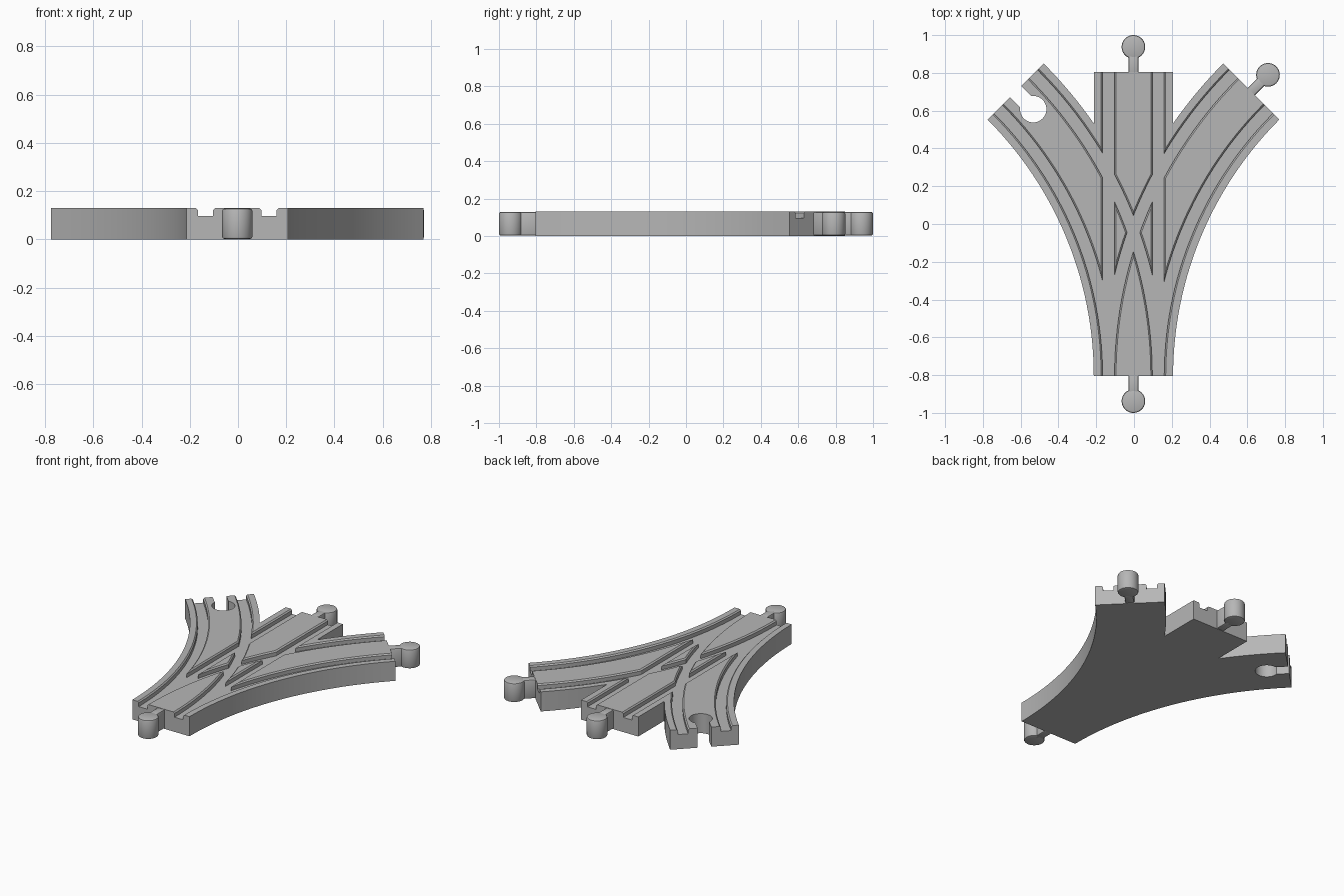
import bpy
import bmesh
from math import sin, cos, acos, pi
from mathutils import Matrix, Vector

if "Cube" in bpy.data.objects:
    bpy.data.objects.remove(bpy.data.objects["Cube"], do_unlink=True)

HALF = 0.21       # half width of a track lane
END = 0.805       # straight lane end
HEIGHT = 0.13
FLOOR = 0.097     # groove floor
RADIUS = 2.13     # branch centre line
TURN = pi / 4
SHIFT = -0.003

grey = bpy.data.materials.new("light grey plastic")
grey.use_nodes = True
grey.diffuse_color = (0.47, 0.47, 0.47, 1)
grey.node_tree.nodes["Principled BSDF"].inputs["Base Color"].default_value = (0.47, 0.47, 0.47, 1)


def make_object(name, bm):
    bmesh.ops.recalc_face_normals(bm, faces=bm.faces)
    mesh = bpy.data.meshes.new(name)
    bm.to_mesh(mesh)
    bm.free()
    mesh.materials.append(grey)
    obj = bpy.data.objects.new(name, mesh)
    bpy.context.collection.objects.link(obj)
    return obj


def activate(obj):
    bpy.ops.object.select_all(action='DESELECT')
    obj.select_set(True)
    bpy.context.view_layer.objects.active = obj


def arc_point(angle, offset, side=1):
    """Point on a branch; offset is measured away from the turn centre."""
    r = RADIUS + offset
    return Vector((side * (RADIUS - r * cos(angle)) + SHIFT, r * sin(angle) - END))


def straight_point(y, offset, side=1):
    return Vector((-side * offset + SHIFT, y))


def arc_run(start, stop, offset, side, steps=28):
    return [arc_point(start + (stop - start) * i / steps, offset, side) for i in range(steps + 1)]


# Body outline: two curved branches joined to the straight lane
fork = acos((RADIUS - HALF) / (RADIUS + HALF))


def half_outline(side):
    return (arc_run(0, TURN, -HALF, side)
            + arc_run(TURN, fork, HALF, side, 8)
            + [straight_point(END, -HALF, side)])


outline = half_outline(1) + half_outline(-1)[::-1]
bm = bmesh.new()
base = bm.faces.new([bm.verts.new((p.x, p.y, 0)) for p in outline])
top = bmesh.ops.extrude_face_region(bm, geom=[base])
bmesh.ops.translate(bm, vec=(0, 0, HEIGHT), verts=[v for v in top["geom"] if isinstance(v, bmesh.types.BMVert)])
track = make_object("track_body", bm)


# Wheel groove cutters, swept with a chamfered section
def groove_cutter(name, path, stations, inner, outer):
    lip, rise = 0.013, HEIGHT + 0.005
    section = [(inner, FLOOR), (outer, FLOOR), (outer, rise - lip), (outer + lip, rise),
               (inner - lip, rise), (inner, rise - lip)]
    bm = bmesh.new()
    rings = []
    for s in stations:
        rings.append([bm.verts.new((*path(s, o), z)) for o, z in section])
    n = len(section)
    for a, b in zip(rings, rings[1:]):
        for i in range(n):
            j = (i + 1) % n
            bm.faces.new((a[i], a[j], b[j], b[i]))
    bm.faces.new(rings[0])
    bm.faces.new(rings[-1])
    return make_object(name, bm)


cutters = []
angles = [-0.02 + (TURN + 0.04) * i / 32 for i in range(33)]
for inner, outer in ((0.1, 0.163), (-0.163, -0.1)):
    cutters.append(groove_cutter("straight_groove", straight_point, (-1, 1), inner, outer))
    for side in (1, -1):
        cutters.append(groove_cutter("branch_groove", lambda a, o, s=side: arc_point(a, o, s),
                                     angles, inner, outer))


def end_frame(side):
    """Frame at a branch end, with +y pointing out of the track."""
    p = arc_point(TURN, 0, side)
    return Matrix.Translation((p.x, p.y, 0)) @ Matrix.Rotation(-side * TURN, 4, 'Z')


def cylinder(name, frame, y, radius, low, high):
    bm = bmesh.new()
    spot = frame @ Matrix.Translation((0, y, (low + high) / 2))
    bmesh.ops.create_cone(bm, cap_ends=True, segments=40, radius1=radius, radius2=radius,
                          depth=high - low, matrix=spot)
    return make_object(name, bm)


def block(name, frame, y0, y1, width, low, high):
    bm = bmesh.new()
    spot = (frame @ Matrix.Translation((0, (y0 + y1) / 2, (low + high) / 2))
            @ Matrix.Diagonal((width, y1 - y0, high - low, 1)))
    bmesh.ops.create_cube(bm, size=1, matrix=spot)
    return make_object(name, bm)


# Socket on the right-hand branch end
socket = end_frame(-1)
cutters.append(cylinder("socket_hole", socket, -0.132, 0.07, -0.1, 0.3))
cutters.append(block("socket_slot", socket, -0.13, 0.1, 0.084, -0.1, 0.3))

activate(track)
for cutter in cutters:
    cutter.hide_render = True
    mod = track.modifiers.new("cut", 'BOOLEAN')
    mod.operation = 'DIFFERENCE'
    mod.solver = 'EXACT'
    mod.object = cutter
    bpy.ops.object.modifier_apply(modifier=mod.name)
for cutter in cutters:
    bpy.data.objects.remove(cutter, do_unlink=True)
bpy.ops.object.shade_smooth_by_angle(angle=0.4)


# Connector pegs: rounded head on a narrow neck
def peg(name, frame, reach):
    head = cylinder(name + "_head", frame, reach, 0.0625, 0.002, HEIGHT - 0.002)
    neck = block(name + "_neck", frame, -0.02, reach - 0.03, 0.054, 0.002, HEIGHT - 0.002)
    for part in (head, neck):
        mod = part.modifiers.new("rounding", 'BEVEL')
        mod.width = 0.009
        mod.segments = 2
        mod.limit_method = 'ANGLE'
        activate(part)
        bpy.ops.object.modifier_apply(modifier=mod.name)
        bpy.ops.object.shade_smooth_by_angle(angle=0.6)


peg("back_peg", Matrix.Translation((SHIFT, END, 0)), 1 - 0.0625 - END)
peg("front_peg", Matrix.Translation((SHIFT, -END, 0)) @ Matrix.Rotation(pi, 4, 'Z'), 1 - 0.0625 - END)
peg("branch_peg", end_frame(1), 0.125)
